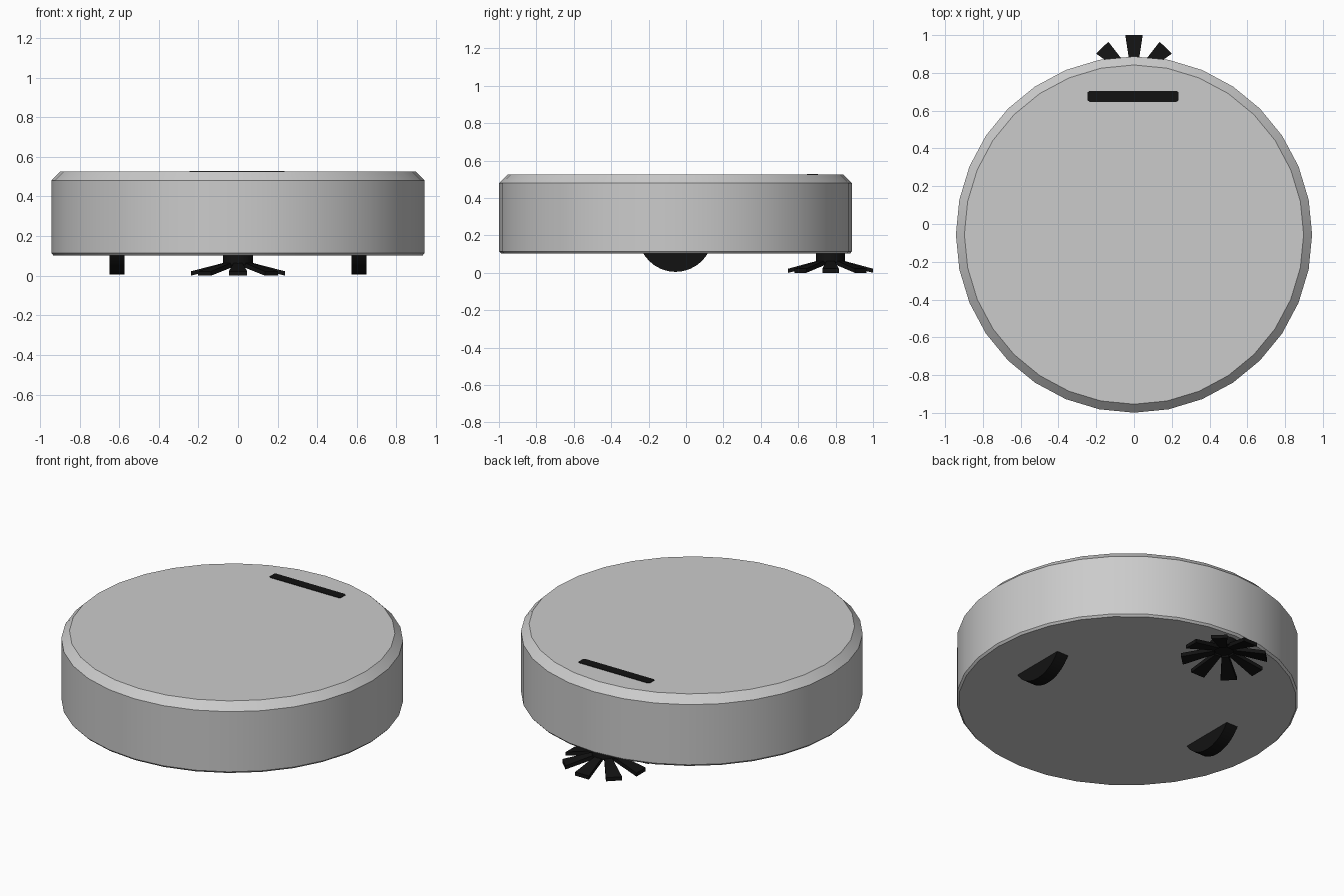
import bpy, bmesh, math
from mathutils import Matrix

if "Cube" in bpy.data.objects:
    bpy.data.objects.remove(bpy.data.objects["Cube"])


def material(name, rgb):
    m = bpy.data.materials.new(name)
    m.diffuse_color = (*rgb, 1)
    m.use_nodes = True
    m.node_tree.nodes["Principled BSDF"].inputs["Base Color"].default_value = m.diffuse_color
    return m


GREY = material("shell grey", (0.6, 0.6, 0.6))
BLACK = material("matte black", (0.006, 0.006, 0.006))


def finish(name, bm, mat, smooth=True):
    bmesh.ops.recalc_face_normals(bm, faces=bm.faces)
    me = bpy.data.meshes.new(name)
    bm.to_mesh(me)
    bm.free()
    ob = bpy.data.objects.new(name, me)
    bpy.context.collection.objects.link(ob)
    me.materials.append(mat)
    if smooth:
        bpy.ops.object.select_all(action='DESELECT')
        ob.select_set(True)
        bpy.context.view_layer.objects.active = ob
        bpy.ops.object.shade_smooth_by_angle(angle=math.radians(30))
    return ob


def loft(bm, rings):
    """Skin a list of equal-length point rings and cap both ends."""
    vs = [[bm.verts.new(p) for p in r] for r in rings]
    n = len(vs[0])
    for a, b in zip(vs, vs[1:]):
        for i in range(n):
            bm.faces.new((a[i], a[(i + 1) % n], b[(i + 1) % n], b[i]))
    bm.faces.new(vs[0][::-1])
    bm.faces.new(vs[-1])


def circle(cx, cy, z, r, n=32):
    return [(cx + r * math.cos(2 * math.pi * i / n),
             cy + r * math.sin(2 * math.pi * i / n), z) for i in range(n)]


BODY_Y, BRUSH_Y = -0.056, 0.773

# round shell with chamfered rims
bm = bmesh.new()
profile = [(0.932, 0.102), (0.943, 0.114), (0.943, 0.48), (0.898, 0.525)]
loft(bm, [circle(0, BODY_Y, z, r) for r, z in profile])
finish("round_shell", bm, GREY)

# dark slot plate on top, with clipped ends
bm = bmesh.new()
outline = [(0.24, 0.022), (0.23, 0.029), (-0.23, 0.029), (-0.24, 0.022),
           (-0.24, -0.022), (-0.23, -0.029), (0.23, -0.029), (0.24, -0.022)]
loft(bm, [[(x - 0.005, 0.676 + y, z) for x, y in outline] for z in (0.521, 0.528)])
finish("top_slot", bm, BLACK, False)

# drive wheels, half sunk in the shell
for side, label in ((-1, "left"), (1, "right")):
    bm = bmesh.new()
    spin = Matrix.Translation((side * 0.61, BODY_Y, 0.205)) @ Matrix.Rotation(math.pi / 2, 4, 'Y')
    bmesh.ops.create_cone(bm, cap_ends=True, segments=32, radius1=0.2, radius2=0.2,
                          depth=0.076, matrix=spin)
    finish(label + "_wheel", bm, BLACK)

# brush hub
bm = bmesh.new()
loft(bm, [circle(0, BRUSH_Y, z, 0.077) for z in (0.055, 0.115)])
finish("brush_hub", bm, BLACK)

# eight flared, drooping brush blades
bm = bmesh.new()
inner, outer = (0.05, 0.018, 0.045, 0.07), (0.227, 0.044, 0.0, 0.022)
for k in range(8):
    a = k * math.pi / 4
    c, s = math.cos(a), math.sin(a)
    rings = []
    for r, w, lo, hi in (inner, outer):
        ring = []
        for t, z in ((-w, lo), (w, lo), (w, hi), (-w, hi)):
            ring.append(((r * c - t * s) * 1.05, BRUSH_Y + r * s + t * c, z))
        rings.append(ring)
    loft(bm, rings)
finish("brush_blades", bm, BLACK, False)
